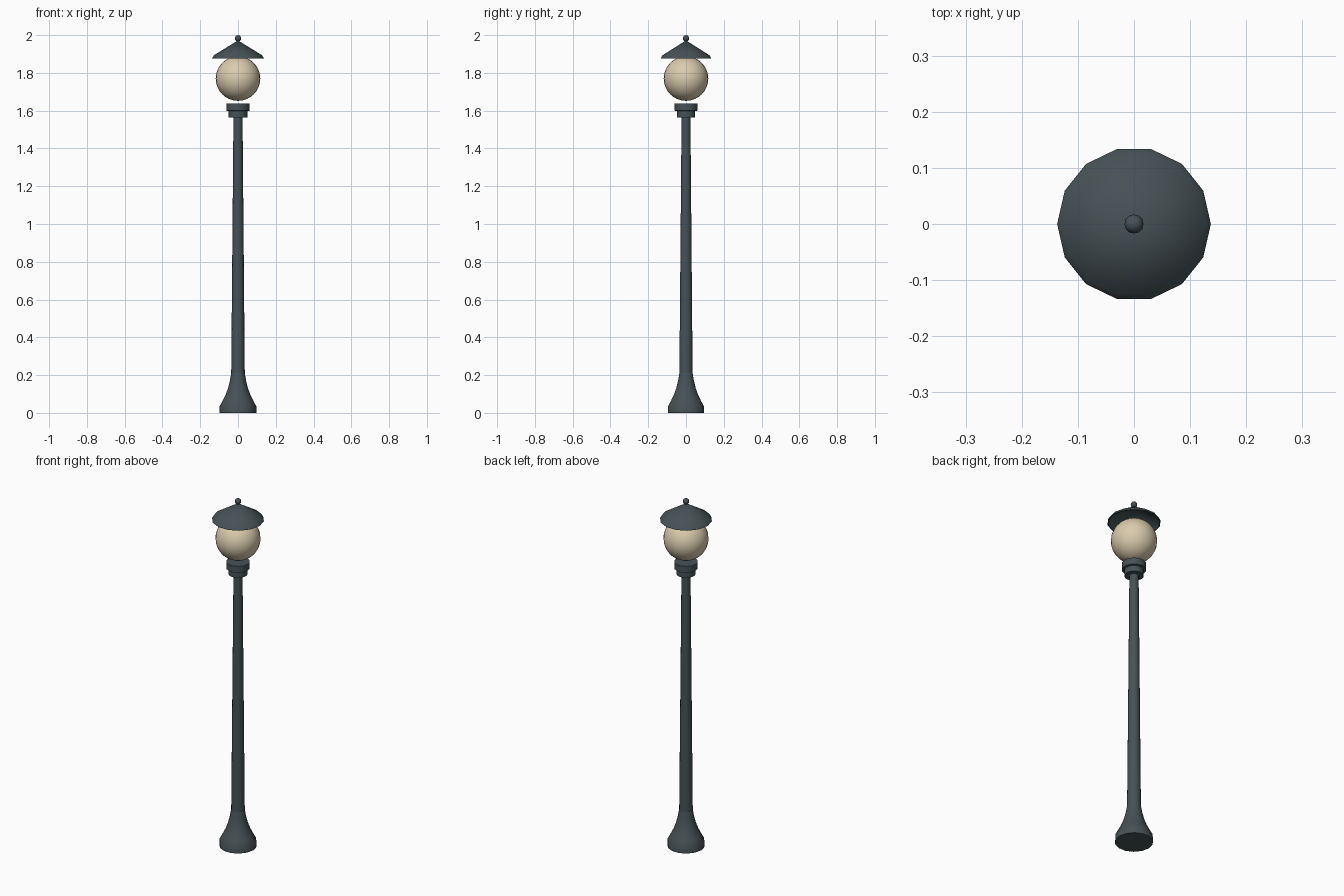
import bpy, bmesh, math

if "Cube" in bpy.data.objects:
    bpy.data.objects.remove(bpy.data.objects["Cube"])

def material(name, rgb):
    m = bpy.data.materials.new(name)
    m.diffuse_color = (*rgb, 1)
    m.use_nodes = True
    m.node_tree.nodes["Principled BSDF"].inputs["Base Color"].default_value = m.diffuse_color
    return m

IRON = material("dark slate iron", (0.062, 0.084, 0.092))
GLASS = material("warm cream glass", (0.70, 0.60, 0.42))
SIDES = 14

def finish(bm, name, mat, angle=35):
    bmesh.ops.remove_doubles(bm, verts=bm.verts, dist=1e-5)
    bmesh.ops.recalc_face_normals(bm, faces=bm.faces)
    me = bpy.data.meshes.new(name)
    bm.to_mesh(me)
    bm.free()
    me.materials.append(mat)
    ob = bpy.data.objects.new(name, me)
    bpy.context.collection.objects.link(ob)
    bpy.ops.object.select_all(action='DESELECT')
    ob.select_set(True)
    bpy.context.view_layer.objects.active = ob
    bpy.ops.object.shade_smooth_by_angle(angle=math.radians(angle))
    return ob

def lathe(name, profile, mat=IRON):
    """Spin an (r, z) profile round the z axis; start and end on the axis."""
    bm = bmesh.new()
    vs = [bm.verts.new((r, 0, z)) for r, z in profile]
    es = [bm.edges.new(p) for p in zip(vs, vs[1:])]
    bmesh.ops.spin(bm, geom=vs + es, cent=(0, 0, 0), axis=(0, 0, 1),
                   angle=math.tau, steps=SIDES, use_merge=False)
    return finish(bm, name, mat)

def ball(name, radius, z, u, v, mat):
    bm = bmesh.new()
    bmesh.ops.create_uvsphere(bm, u_segments=u, v_segments=v, radius=radius)
    bmesh.ops.translate(bm, verts=bm.verts, vec=(0, 0, z))
    return finish(bm, name, mat, 60)

# flared foot
lathe("base", [(0, 0), (0.098, 0), (0.097, 0.035), (0.081, 0.065),
               (0.066, 0.095), (0.053, 0.13), (0.043, 0.17),
               (0.036, 0.21), (0, 0.21)])
# tapered pole
lathe("pole", [(0, 0.19), (0.036, 0.2), (0.024, 1.57), (0, 1.57)])
# stepped collar under the lamp
lathe("collar", [(0, 1.565), (0.05, 1.565), (0.05, 1.597), (0.062, 1.6),
                 (0.062, 1.637), (0, 1.637)])
# glass globe
ball("globe", 0.118, 1.77, 24, 16, GLASS)
# hollow conical lid with a bevelled rim
lathe("lid", [(0, 1.972), (0.128, 1.893), (0.137, 1.877), (0.132, 1.875),
              (0.124, 1.889), (0, 1.965)])
# finial on top
ball("finial", 0.017, 1.983, 12, 8, IRON)
